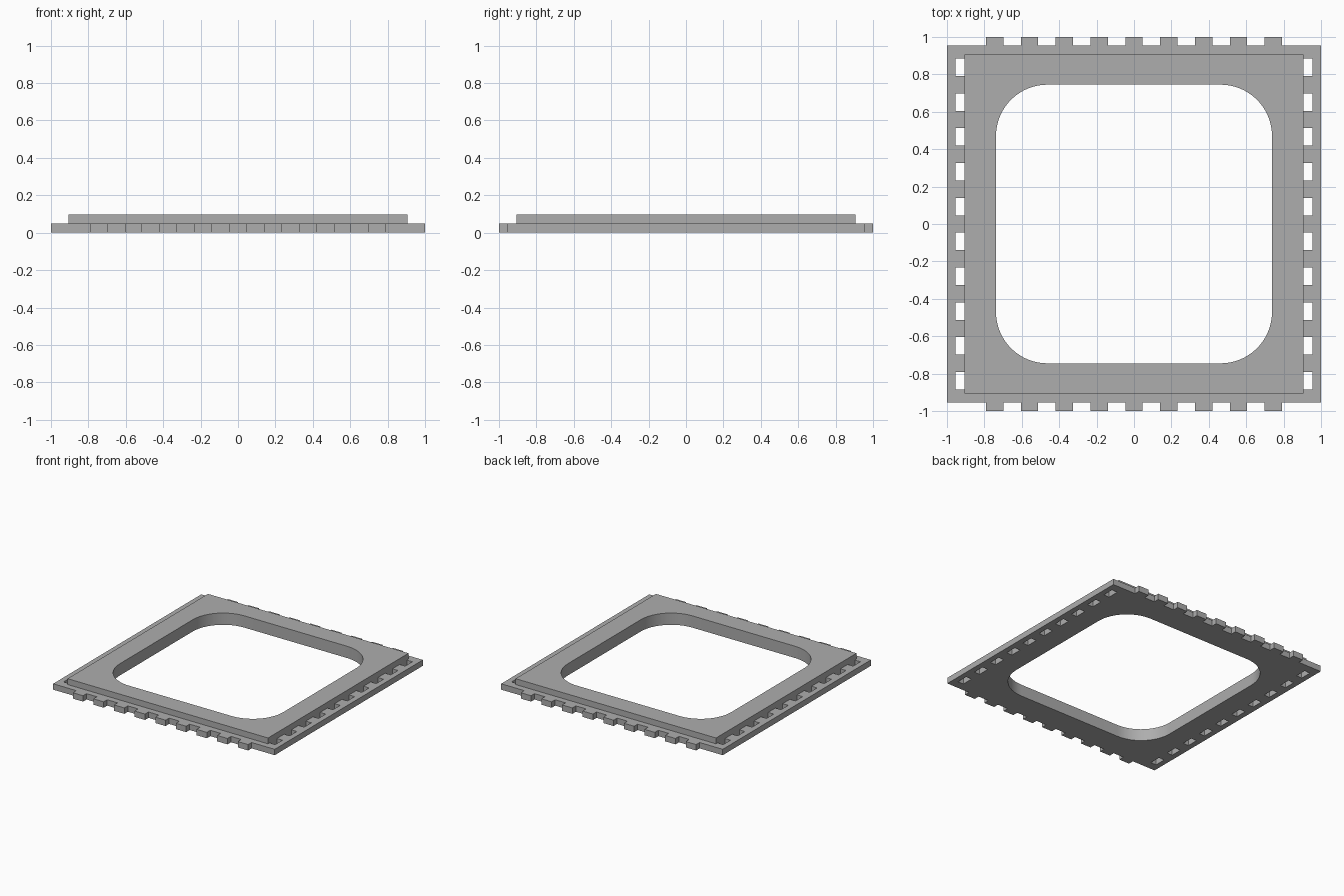
import bpy, math

if "Cube" in bpy.data.objects:
    bpy.data.objects.remove(bpy.data.objects["Cube"])

T = 0.048           # plate thickness
BODY = 0.955        # lower plate half depth, and outer edge of the slots
LIP = 0.905         # upper plate half size, and inner edge of the slots
P = 0.0931          # tab and slot width

grey = bpy.data.materials.new("grey")
grey.diffuse_color = (0.42, 0.42, 0.42, 1)
grey.use_nodes = True
grey.node_tree.nodes["Principled BSDF"].inputs["Base Color"].default_value = grey.diffuse_color


def rectangle(x0, x1, y0, y1):
    return [(x0, y0), (x1, y0), (x1, y1), (x0, y1)]


def rounded_opening(hx, hy, r, steps=16):
    pts = []
    for k, (sx, sy) in enumerate([(1, 1), (-1, 1), (-1, -1), (1, -1)]):
        for i in range(steps + 1):
            a = math.pi / 2 * (k + i / steps)
            pts.append((sx * (hx - r) + r * math.cos(a), sy * (hy - r) + r * math.sin(a)))
    return pts


def plate(name, loops, z):
    """Extruded flat profile; inner loops become holes."""
    cu = bpy.data.curves.new(name, 'CURVE')
    cu.dimensions, cu.fill_mode, cu.extrude = '2D', 'BOTH', T / 2
    for pts in loops:
        s = cu.splines.new('POLY')
        s.points.add(len(pts) - 1)
        for p, (x, y) in zip(s.points, pts):
            p.co = (x, y, 0, 1)
        s.use_cyclic_u = True
    ob = bpy.data.objects.new(name, cu)
    bpy.context.collection.objects.link(ob)
    ob.location.z = z + T / 2
    bpy.ops.object.select_all(action='DESELECT')
    ob.select_set(True)
    bpy.context.view_layer.objects.active = ob
    bpy.ops.object.convert(target='MESH')
    ob = bpy.context.object
    ob.data.materials.clear()
    ob.data.materials.append(grey)
    bpy.ops.object.shade_smooth_by_angle(angle=math.radians(30))
    return ob


# Outline of the lower plate with nine tabs on the front and back edges
front = [(-1, -BODY)]
for i in range(9):
    x = (2 * i - 8.5) * P
    front += [(x, -BODY), (x, -1), (x + P, -1), (x + P, -BODY)]
front.append((1, -BODY))
outline = front + [(-x, -y) for x, y in front]

# Ten slots along the left and right edges
slots = []
for i in range(10):
    y = (2 * i - 9.5) * P
    slots += [rectangle(-BODY, -LIP, y, y + P), rectangle(LIP, BODY, y, y + P)]

opening = rounded_opening(0.738, 0.745, 0.275)
plate("lower_tabbed_plate", [outline, opening] + slots, 0)
plate("upper_raised_plate", [rectangle(-LIP, LIP, -LIP, LIP), opening], T)
